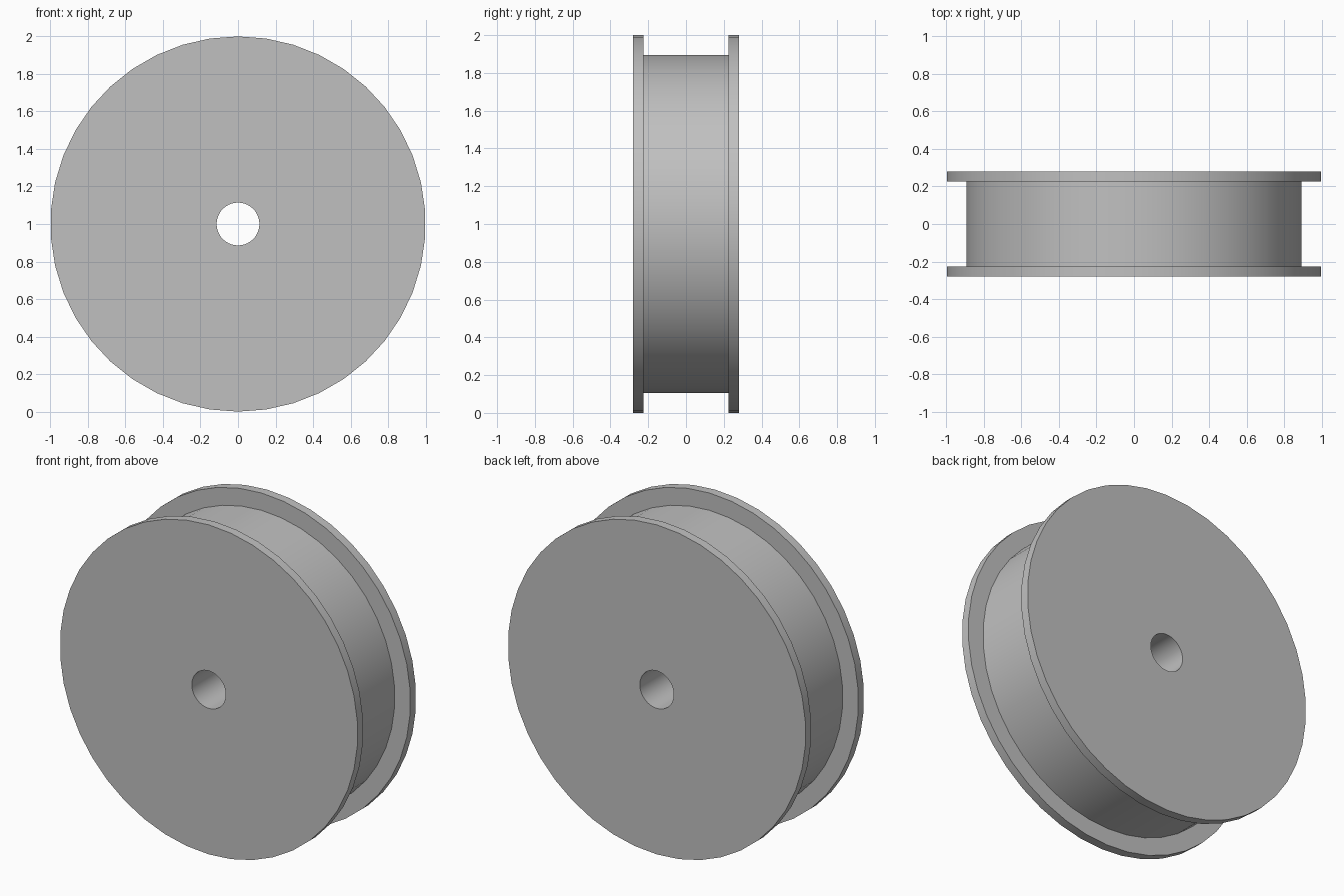
import bpy, bmesh, math
from mathutils import Vector

cube = bpy.data.objects.get("Cube")
if cube:
    bpy.data.objects.remove(cube, do_unlink=True)

SIDES = 42
RIM, DRUM, BORE = 1.0, 0.895, 0.114      # radii
OUTER, INNER = 0.28, 0.226               # half widths at the flange faces

# Plain grey material
grey = bpy.data.materials.new("plain_grey")
grey.use_nodes = True
colour = (0.53, 0.53, 0.53, 1)
grey.diffuse_color = colour
grey.node_tree.nodes["Principled BSDF"].inputs["Base Color"].default_value = colour

# Closed cross-section: bore, front flange, drum, back flange
half = [(BORE, -OUTER), (RIM, -OUTER), (RIM, -INNER), (DRUM, -INNER)]
section = half + [(r, -y) for r, y in reversed(half)]

# Spin the section around the y axis
bm = bmesh.new()
verts = [bm.verts.new((0, y, r)) for r, y in section]
edges = [bm.edges.new((v, verts[(i + 1) % len(verts)])) for i, v in enumerate(verts)]
bmesh.ops.spin(bm, geom=verts + edges, cent=Vector((0, 0, 0)), axis=Vector((0, 1, 0)),
               angle=math.tau, steps=SIDES, use_merge=False)
bmesh.ops.remove_doubles(bm, verts=bm.verts, dist=0.0005)
bmesh.ops.recalc_face_normals(bm, faces=bm.faces)
bmesh.ops.translate(bm, verts=bm.verts, vec=(0, 0, RIM))

mesh = bpy.data.meshes.new("flanged_wheel")
bm.to_mesh(mesh)
bm.free()
mesh.materials.append(grey)
wheel = bpy.data.objects.new("flanged_wheel", mesh)
bpy.context.collection.objects.link(wheel)

# Smooth round walls with crisp rims
bpy.ops.object.select_all(action="DESELECT")
wheel.select_set(True)
bpy.context.view_layer.objects.active = wheel
bpy.ops.object.shade_smooth_by_angle(angle=math.radians(30))
